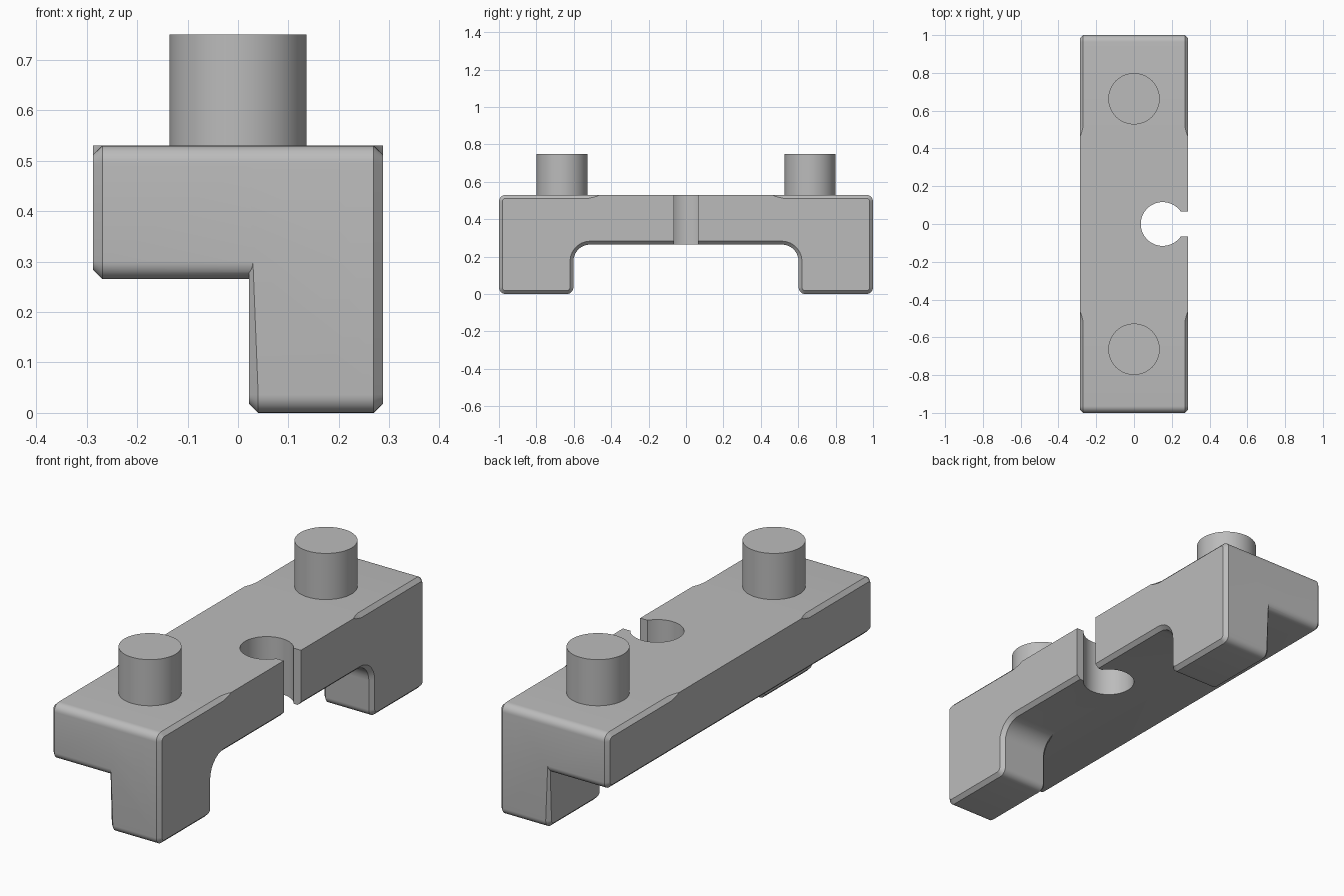
import bpy, bmesh, math
from mathutils import Vector

if "Cube" in bpy.data.objects:
    bpy.data.objects.remove(bpy.data.objects["Cube"])

W, TOP, UNDER, CH = 0.287, 0.53, 0.265, 0.018   # half width, beam top, beam underside, chamfer
RUN0, RUN1 = 0.46, 0.52                          # where the top chamfer runs out

grey = bpy.data.materials.new("grey plastic")
grey.diffuse_color = (0.5, 0.5, 0.5, 1)
grey.use_nodes = True
grey.node_tree.nodes["Principled BSDF"].inputs["Base Color"].default_value = grey.diffuse_color


def outline(corners):
    """Round right-angled corners given as (y, z, radius)."""
    pts = []
    for i, (y, z, r) in enumerate(corners):
        p = Vector((y, z))
        if r == 0:
            pts.append(p)
            continue
        a = (Vector(corners[i - 1][:2]) - p).normalized()
        b = (Vector(corners[(i + 1) % len(corners)][:2]) - p).normalized()
        for k in range(8):
            t = math.pi / 2 * k / 7
            pts.append(p + r * (a + b) - r * (b * math.cos(t) + a * math.sin(t)))
    return pts


def inset(pts, widths):
    """Offset a counter-clockwise outline inward by a width per point."""
    out = []
    for i, p in enumerate(pts):
        d1 = (p - pts[i - 1]).normalized()
        d2 = (pts[(i + 1) % len(pts)] - p).normalized()
        n1, n2 = Vector((-d1.y, d1.x)), Vector((-d2.y, d2.x))
        out.append(p + widths[i] * (n1 + n2) / (1 + n1.dot(n2)))
    return out


def make_object(name, bm):
    bmesh.ops.remove_doubles(bm, verts=bm.verts, dist=1e-5)
    bmesh.ops.recalc_face_normals(bm, faces=bm.faces)
    me = bpy.data.meshes.new(name)
    bm.to_mesh(me)
    bm.free()
    me.materials.append(grey)
    ob = bpy.data.objects.new(name, me)
    bpy.context.collection.objects.link(ob)
    return ob


def slab(name, pts, x0, x1, left, right):
    """Extrude a y-z outline along x, chamfering each end by a width rule."""
    wl, wr = [left(p) for p in pts], [right(p) for p in pts]
    il, ir = inset(pts, wl), inset(pts, wr)
    bm = bmesh.new()
    rings = [[bm.verts.new((x0, *p)) for p in il],
             [bm.verts.new((x0 + w, *p)) for p, w in zip(pts, wl)],
             [bm.verts.new((x1 - w, *p)) for p, w in zip(pts, wr)],
             [bm.verts.new((x1, *p)) for p in ir]]
    n = len(pts)
    for a, b in zip(rings, rings[1:]):
        for i in range(n):
            j = (i + 1) % n
            bm.faces.new((a[i], a[j], b[j], b[i]))
    bm.faces.new(rings[0])
    bm.faces.new(rings[-1])
    return make_object(name, bm)


def cylinder(name, x, y, r, z0, z1):
    bm = bmesh.new()
    bmesh.ops.create_cone(bm, cap_ends=True, segments=64, radius1=r, radius2=r, depth=z1 - z0)
    bmesh.ops.translate(bm, verts=bm.verts, vec=(x, y, (z0 + z1) / 2))
    return make_object(name, bm)


def combine(target, tool, op):
    m = target.modifiers.new(op.lower(), 'BOOLEAN')
    m.operation, m.object, m.solver = op, tool, 'EXACT'
    bpy.context.view_layer.objects.active = target
    bpy.ops.object.modifier_apply(modifier=m.name)
    bpy.data.objects.remove(tool)


def outer(p):   # chamfer fades out along the middle of the top edge
    if p.y > TOP - 1e-4:
        return CH * min(1, max(0, (abs(p.x) - RUN0) / (RUN1 - RUN0))) ** 0.7
    return CH


def inner(p):   # chamfer on the legs only
    return CH if p.y < 0.48 else 0


R = 0.036
runout = [RUN1, 0.50, 0.48, RUN0]
top = [(1, TOP, R)] + [(y, TOP, 0) for y in runout] \
    + [(-y, TOP, 0) for y in reversed(runout)] + [(-1, TOP, R)]

# Beam, and the two-legged arch along its right side
beam_pts = outline([(-1, UNDER, R), (1, UNDER, R)] + top)
arch_pts = outline([(-1, 0, R), (-0.602, 0, R), (-0.602, UNDER, 0.09),
                    (0.602, UNDER, 0.09), (0.602, 0, R), (1, 0, R)] + top)
body = slab("bracket_body", beam_pts, -W, 0.2, outer, lambda p: 0)
combine(body, slab("arch", arch_pts, 0.022, W, inner, outer), 'UNION')

# Keyhole notch: round bore and open slot
combine(body, cylinder("bore", 0.152, 0, 0.116, 0.1, 0.7), 'DIFFERENCE')
bm = bmesh.new()
bmesh.ops.create_cube(bm, size=1)
bmesh.ops.scale(bm, verts=bm.verts, vec=(0.25, 0.13, 0.6))
bmesh.ops.translate(bm, verts=bm.verts, vec=(0.285, 0, 0.4))
combine(body, make_object("slot", bm), 'DIFFERENCE')

# Round pegs on top
pegs = [cylinder(n, 0, s * 0.663, 0.136, TOP - 0.01, 0.75)
        for n, s in (("front_peg", -1), ("back_peg", 1))]

for ob in [body] + pegs:
    bpy.ops.object.select_all(action='DESELECT')
    ob.select_set(True)
    bpy.context.view_layer.objects.active = ob
    bpy.ops.object.shade_smooth_by_angle(angle=math.radians(30))
